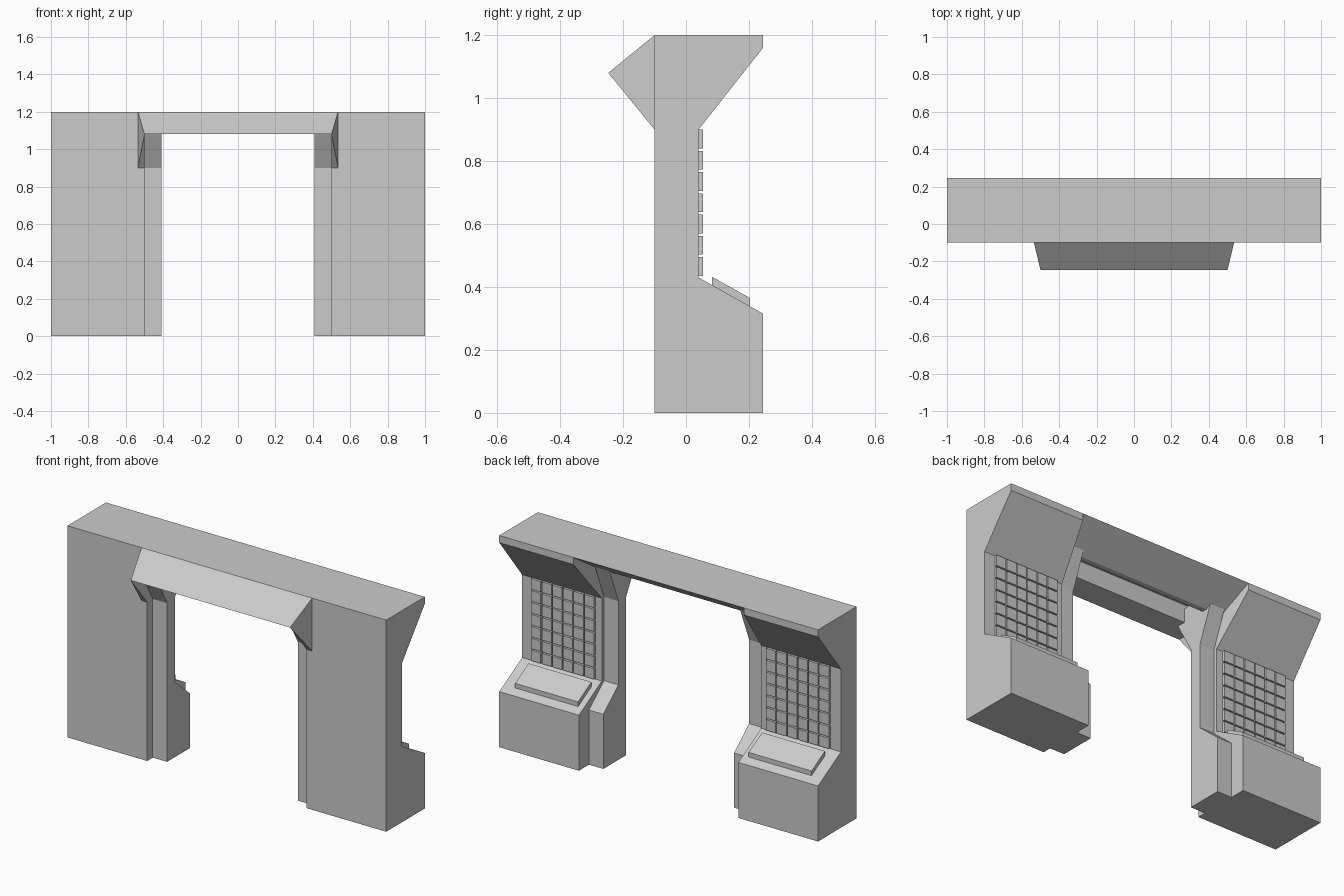
import bpy, bmesh

if "Cube" in bpy.data.objects:
    bpy.data.objects.remove(bpy.data.objects["Cube"])


def finish(bm, name):
    bmesh.ops.recalc_face_normals(bm, faces=bm.faces[:])
    mesh = bpy.data.meshes.new(name)
    bm.to_mesh(mesh)
    bm.free()
    ob = bpy.data.objects.new(name, mesh)
    bpy.context.collection.objects.link(ob)
    return ob


def prism(name, profile, x0, x1):
    """Extrude a (y, z) profile along x."""
    bm = bmesh.new()
    face = bm.faces.new([bm.verts.new((x0, y, z)) for y, z in profile])
    ext = bmesh.ops.extrude_face_region(bm, geom=[face])
    moved = [v for v in ext["geom"] if isinstance(v, bmesh.types.BMVert)]
    bmesh.ops.translate(bm, vec=(x1 - x0, 0, 0), verts=moved)
    return finish(bm, name)


def hull(name, points):
    """Convex solid around a few points."""
    bm = bmesh.new()
    verts = [bm.verts.new(p) for p in points]
    bmesh.ops.convex_hull(bm, input=verts)
    bmesh.ops.dissolve_limit(bm, angle_limit=0.01, verts=bm.verts[:], edges=bm.edges[:])
    return finish(bm, name)


def mirrored(ob):
    """Repeat the part on the other side of x = 0."""
    mod = ob.modifiers.new("mirror", "MIRROR")
    mod.use_axis[0] = True
    return ob


# Outer pillar with sloped console at the back
mirrored(prism("pillar", [(-.1, 0), (.245, 0), (.245, .315), (.04, .43),
                          (.04, 1.2), (-.1, 1.2)], .5, 1))

# Overhanging hood above the console, inner end flares outward
mirrored(hull("rear_hood", [
    (.5, .04, .9), (.5, .04, 1.2), (.535, .245, 1.16), (.535, .245, 1.2),
    (1, .04, .9), (1, .04, 1.2), (1, .245, 1.16), (1, .245, 1.2)]))

# Slimmer inner jamb, flaring at the top
mirrored(prism("inner_jamb", [(-.05, 0), (.155, 0), (.155, .31), (.02, .425),
                              (.02, .9), (.1, 1.1), (.1, 1.18), (-.15, 1.15),
                              (-.15, 1.08), (-.05, .9)], .41, .5))

# Lintel spanning the opening, with a lengthwise groove underneath
prism("lintel", [(-.1, 1.2), (.245, 1.2), (.07, 1.08), (.04, 1.08),
                 (.04, 1.18), (-.1, 1.18)], -.535, .535)
prism("front_awning", [(-.1, 1.2), (-.1, 1.08), (-.247, 1.08)], -.5, .5)

# Faceted end brackets of the front awning
mirrored(hull("awning_bracket", [
    (.535, -.1, 1.2), (.535, -.1, 1.16), (.535, -.1, .9),
    (.5, -.247, 1.08), (.5, -.1, .9), (.5, -.1, 1.2)]))

# Raised panel on the console slope
mirrored(prism("console_panel", [(.083, .40), (.083, .432), (.203, .365),
                                 (.203, .335)], .535, .93))

# Grid of wall tiles
bm = bmesh.new()
for col in range(6):
    for row in range(7):
        x = .57 + col * .0667
        z = .465 + row * .0675
        cube = bmesh.ops.create_cube(bm, size=1)["verts"]
        bmesh.ops.scale(bm, vec=(.06, .018, .06), verts=cube)
        bmesh.ops.translate(bm, vec=(x, .045, z), verts=cube)
mirrored(finish(bm, "wall_tiles"))
